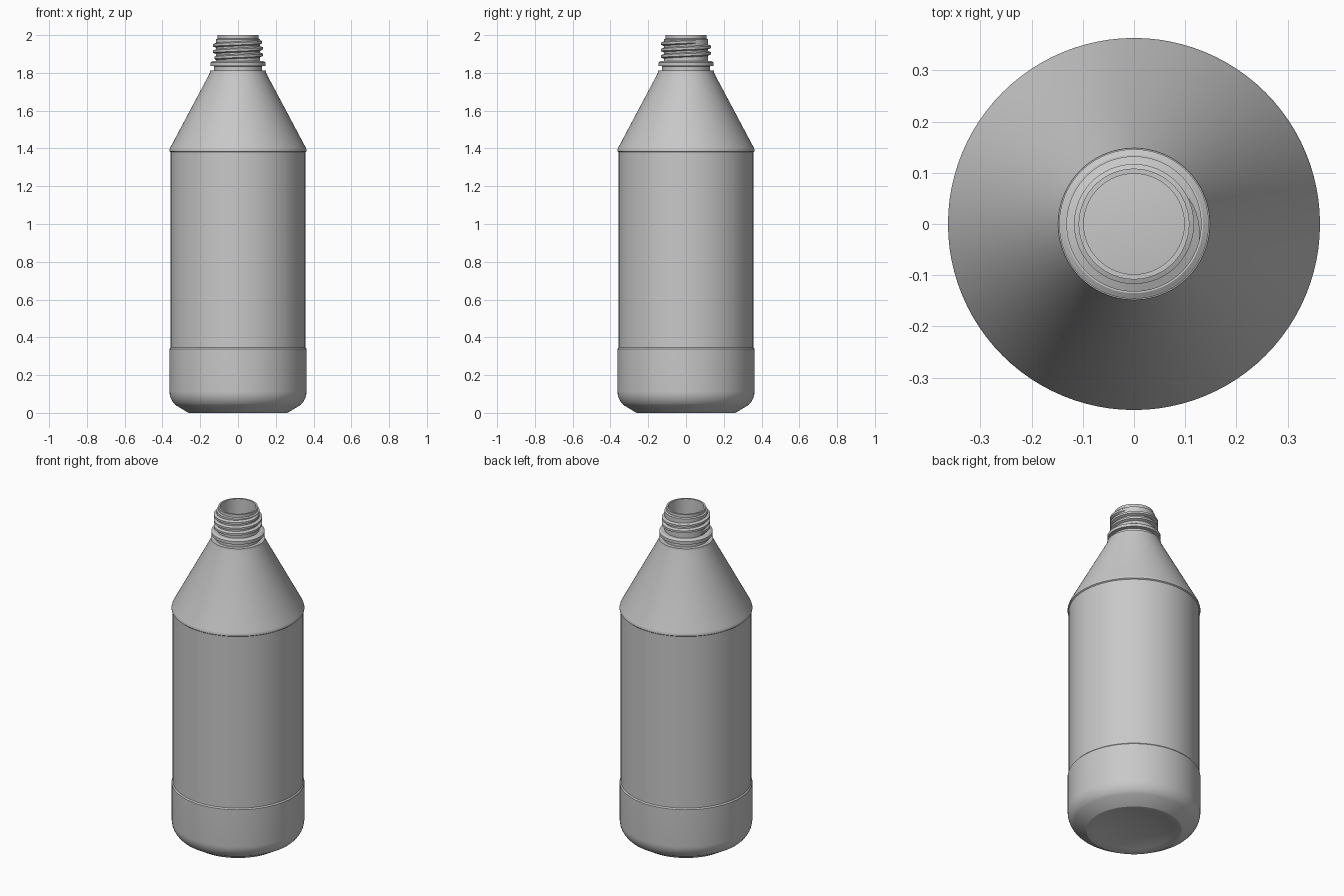
import bpy, bmesh, math

cube = bpy.data.objects.get("Cube")
if cube:
    bpy.data.objects.remove(cube, do_unlink=True)

plastic = bpy.data.materials.new("grey plastic")
plastic.use_nodes = True
colour = (0.58, 0.58, 0.58, 1)
plastic.diffuse_color = colour
plastic.node_tree.nodes["Principled BSDF"].inputs["Base Color"].default_value = colour


def finish(name, bm):
    """Turn a bmesh into a smooth-shaded object with sharp edges kept."""
    bmesh.ops.remove_doubles(bm, verts=bm.verts, dist=1e-5)
    bmesh.ops.recalc_face_normals(bm, faces=bm.faces)
    mesh = bpy.data.meshes.new(name)
    bm.to_mesh(mesh)
    bm.free()
    mesh.materials.append(plastic)
    obj = bpy.data.objects.new(name, mesh)
    bpy.context.collection.objects.link(obj)
    bpy.ops.object.select_all(action="DESELECT")
    obj.select_set(True)
    bpy.context.view_layer.objects.active = obj
    bpy.ops.object.shade_smooth_by_angle(angle=math.radians(28))
    return obj


def lathe(name, profile, steps=96):
    """Revolve a profile of (radius, height) points about the z axis."""
    bm = bmesh.new()
    verts = [bm.verts.new((r, 0, z)) for r, z in profile]
    edges = [bm.edges.new(pair) for pair in zip(verts, verts[1:])]
    bmesh.ops.spin(bm, geom=verts + edges, cent=(0, 0, 0), axis=(0, 0, 1),
                   angle=math.tau, steps=steps, use_merge=True)
    return finish(name, bm)


def arc(r, z, radius, start, end, n=6):
    """Profile points along a circular arc, angles in degrees."""
    angles = [math.radians(start + (end - start) * i / n) for i in range(n + 1)]
    return [(r + radius * math.cos(a), z + radius * math.sin(a)) for a in angles]


# Bottle: hollow shell with a dished base, stepped foot, cone and neck
dish = [(0.25 * i / 8, 0.035 * (1 - (i / 8) ** 2)) for i in range(9)]
foot = [(0.262, 0)] + arc(0.263, 0.115, 0.1, -48, 0)
body = [(0.363, 0.338), (0.357, 0.345), (0.357, 1.38), (0.363, 1.385), (0.363, 1.392)]
shoulder = [(0.36, 1.402), (0.150, 1.797), (0.148, 1.812), (0.126, 1.812)]
flange = [(0.126, 1.835), (0.146, 1.837), (0.146, 1.855), (0.135, 1.862)]
neck = [(0.117, 1.862), (0.117, 1.978), (0.108, 1.982), (0.108, 2.0), (0.098, 2.0)]
inside = [(0.098, 1.8), (0.34, 1.39), (0.34, 0.12), (0.25, 0.03)]
inner_floor = [(r, z + 0.02) for r, z in reversed(dish)]
lathe("bottle", dish + foot + body + shoulder + flange + neck + inside + inner_floor)


def screw_thread(name, radius, depth, low, high, turns, end_angle, per_turn=72):
    """Sweep a trapezoid ridge up a helix, fading out at both ends."""
    bm = bmesh.new()
    count = int(turns * per_turn)
    previous = None
    for i in range(count + 1):
        t = i / count
        angle = end_angle - math.tau * turns * (1 - t)
        z = low + (high - low) * t
        fade = min(1, min(i, count - i) / 8)
        crest = radius + depth * (0.1 + 0.9 * fade)
        section = [(radius - 0.004, -0.014), (crest, -0.006),
                   (crest, 0.006), (radius - 0.004, 0.014)]
        ring = [bm.verts.new((r * math.cos(angle), r * math.sin(angle), z + dz))
                for r, dz in section]
        if previous:
            for j in range(4):
                k = (j + 1) % 4
                bm.faces.new((previous[j], previous[k], ring[k], ring[j]))
        else:
            bm.faces.new(ring)
        previous = ring
    bm.faces.new(previous)
    return finish(name, bm)


# Raised thread around the neck
screw_thread("neck_thread", 0.117, 0.015, 1.878, 1.965, 2.6, math.radians(25))
